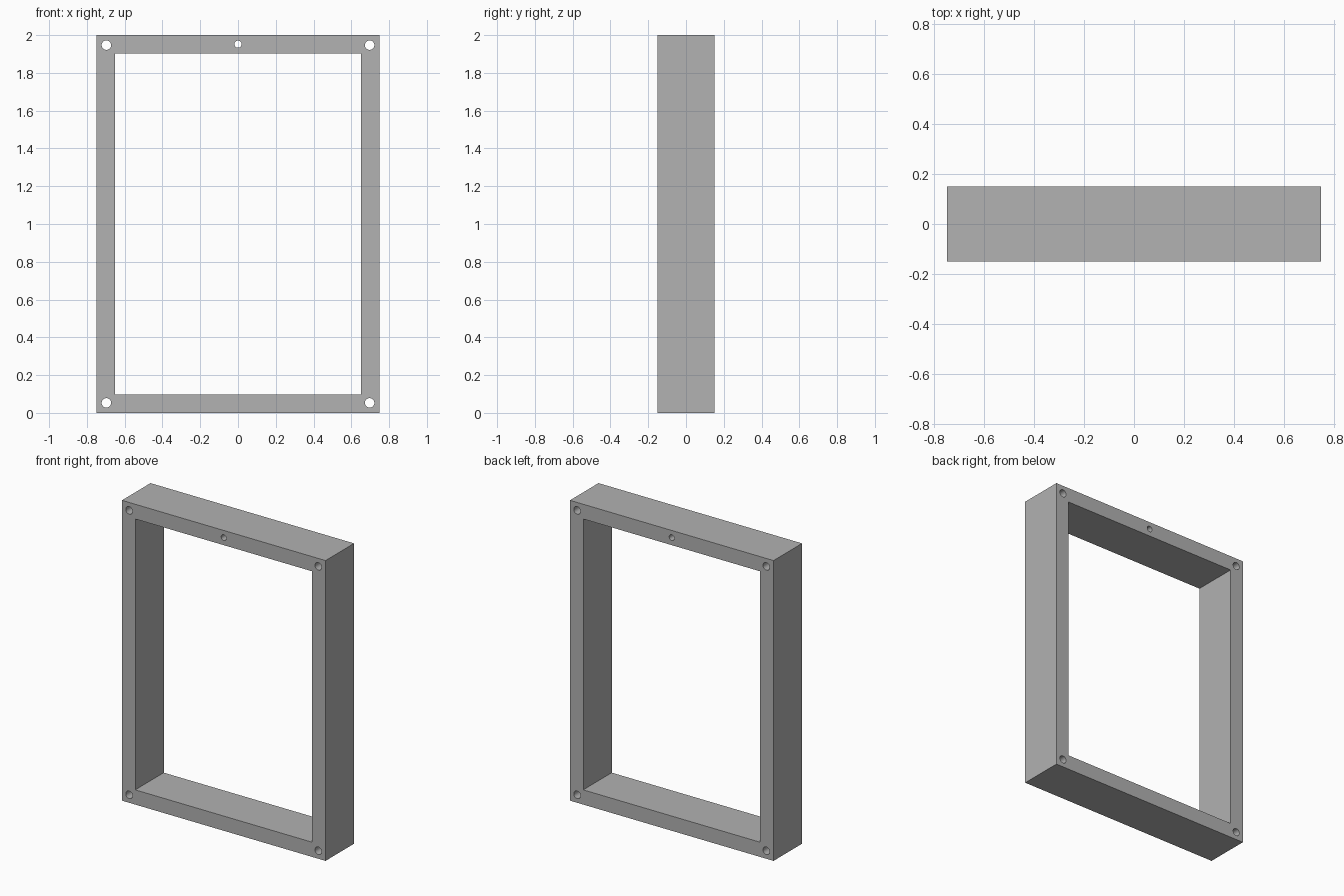
import bpy
import math

default = bpy.data.objects.get("Cube")
if default:
    bpy.data.objects.remove(default, do_unlink=True)

# Single plain grey material
grey = bpy.data.materials.new("plain_grey")
grey.use_nodes = True
color = (0.445, 0.445, 0.445, 1)
grey.diffuse_color = color
grey.node_tree.nodes["Principled BSDF"].inputs["Base Color"].default_value = color

WIDTH, HEIGHT, DEPTH = 1.5, 2.0, 0.3
BAR = 0.098          # width of the frame bars
HOLE_INSET = 0.053   # hole centres from the outer edges


def rectangle(inset):
    x = WIDTH / 2 - inset
    return [(-x, inset), (x, inset), (x, HEIGHT - inset), (-x, HEIGHT - inset)]


def circle(cx, cz, radius, sides=32):
    angles = [2 * math.pi * i / sides for i in range(sides)]
    return [(cx + radius * math.cos(a), cz + radius * math.sin(a)) for a in angles]


# Frame outline, opening, four corner holes and the smaller top centre hole
loops = [rectangle(0), rectangle(BAR)]
for x in (-WIDTH / 2 + HOLE_INSET, WIDTH / 2 - HOLE_INSET):
    for z in (HOLE_INSET, HEIGHT - HOLE_INSET):
        loops.append(circle(x, z, 0.025))
loops.append(circle(0, HEIGHT - 0.048, 0.019))

# Filled profile extruded through the depth
curve = bpy.data.curves.new("frame_profile", "CURVE")
curve.dimensions = "2D"
curve.fill_mode = "BOTH"
curve.extrude = DEPTH / 2
for loop in loops:
    spline = curve.splines.new("POLY")
    spline.points.add(len(loop) - 1)
    for point, (x, z) in zip(spline.points, loop):
        point.co = (x, z, 0, 1)
    spline.use_cyclic_u = True
curve.materials.append(grey)

frame = bpy.data.objects.new("frame", curve)
bpy.context.collection.objects.link(frame)
frame.rotation_euler.x = math.pi / 2

# Turn into a mesh with welded edges and smooth hole walls
bpy.ops.object.select_all(action="DESELECT")
frame.select_set(True)
bpy.context.view_layer.objects.active = frame
bpy.ops.object.convert(target="MESH")
frame = bpy.context.object
frame.name = "frame"
bpy.ops.object.mode_set(mode="EDIT")
bpy.ops.mesh.select_all(action="SELECT")
bpy.ops.mesh.remove_doubles(threshold=0.0001)
bpy.ops.mesh.normals_make_consistent(inside=False)
bpy.ops.mesh.dissolve_limited(angle_limit=math.radians(1))
bpy.ops.object.mode_set(mode="OBJECT")
bpy.ops.object.shade_smooth_by_angle(angle=math.radians(30))
